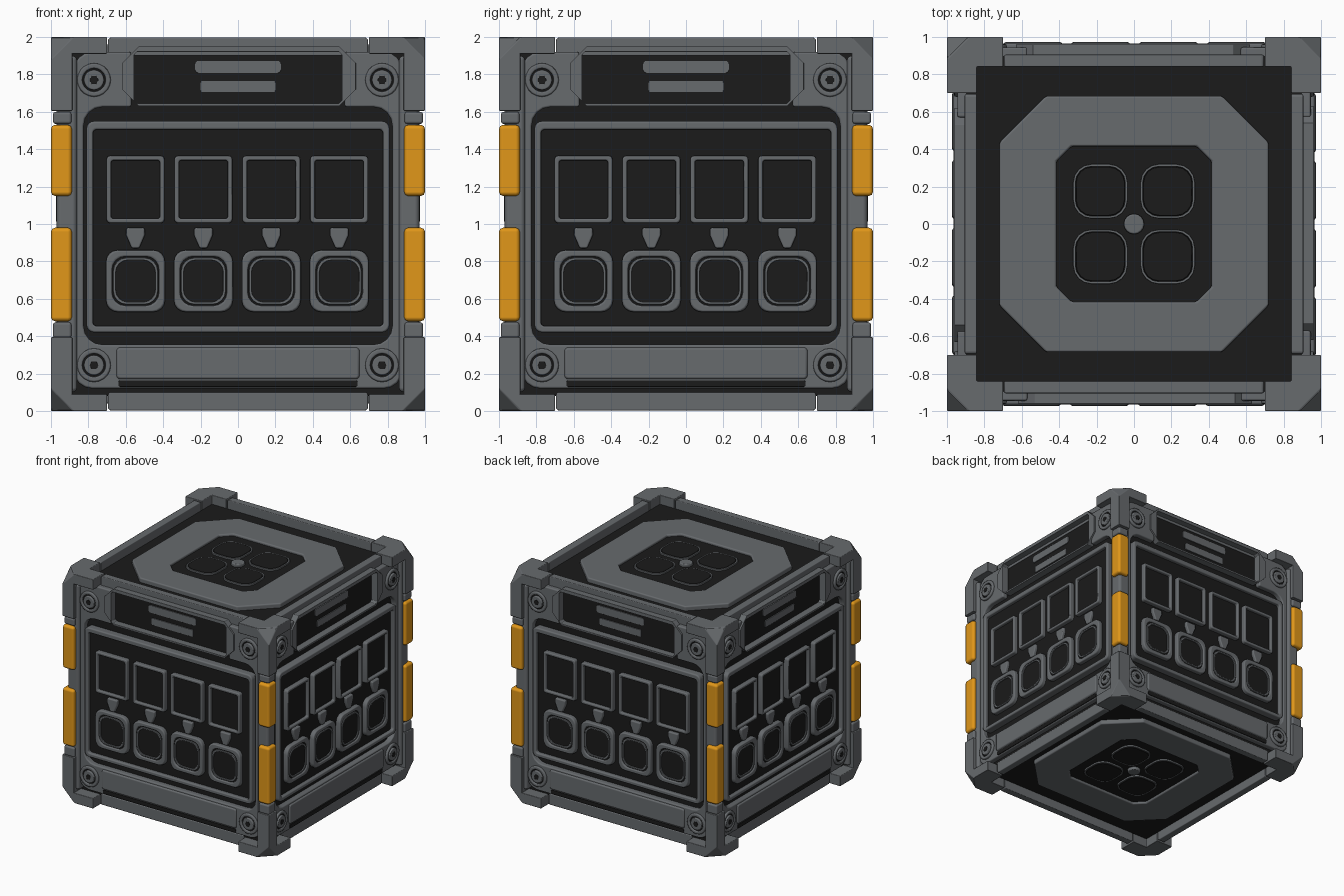
import bpy, bmesh, math
from mathutils import Vector

if "Cube" in bpy.data.objects:
    bpy.data.objects.remove(bpy.data.objects["Cube"])


def material(name, rgb):
    m = bpy.data.materials.new(name)
    m.diffuse_color = (*rgb, 1)
    m.use_nodes = True
    m.node_tree.nodes["Principled BSDF"].inputs["Base Color"].default_value = m.diffuse_color
    return m


GREY = material("grey metal", (0.135, 0.145, 0.154))
DARK = material("near black", (0.0105, 0.0105, 0.0105))
ORANGE = material("orange", (0.75, 0.31, 0.01))


def rr(cx, cz, w, h, r, seg=4):
    """Rounded rectangle outline; seg=1 gives chamfered corners."""
    pts = []
    for k, (sx, sz) in enumerate([(1, 1), (-1, 1), (-1, -1), (1, -1)]):
        for j in range(seg + 1):
            a = math.pi / 2 * (k + j / seg)
            pts.append((cx + sx * (w / 2 - r) + r * math.cos(a),
                        cz + sz * (h / 2 - r) + r * math.sin(a)))
    return pts


def circle(cx, cz, r, n=20):
    return [(cx + r * math.cos(2 * math.pi * i / n), cz + r * math.sin(2 * math.pi * i / n))
            for i in range(n)]


def prism(bm, outer, d0, d1, inner=None):
    """Outline in XZ, raised towards -y from depth d0 to d1; inner cuts a hole."""
    def loop(pts, d):
        return [bm.verts.new((x, -d, z)) for x, z in pts]

    def skin(a, b):
        n = len(a)
        for i in range(n):
            bm.faces.new((a[i], a[(i + 1) % n], b[(i + 1) % n], b[i]))

    o0, o1 = loop(outer, d0), loop(outer, d1)
    skin(o0, o1)
    if inner:
        i0, i1 = loop(inner, d0), loop(inner, d1)
        skin(i0, i1)
        skin(o0, i0)
        skin(o1, i1)
    else:
        bm.faces.new(o0)
        bm.faces.new(o1)


def box(bm, lo, hi):
    prism(bm, [(lo[0], lo[2]), (hi[0], lo[2]), (hi[0], hi[2]), (lo[0], hi[2])], -lo[1], -hi[1])


def to_mesh(bm, name, mat):
    bmesh.ops.recalc_face_normals(bm, faces=bm.faces[:])
    for f in bm.faces:
        f.smooth = True
    me = bpy.data.meshes.new(name)
    bm.to_mesh(me)
    bm.free()
    me.materials.append(mat)
    return me


def place(me, name, bevel, rot=(0, 0, 0), mirror=None):
    ob = bpy.data.objects.new(name, me)
    bpy.context.collection.objects.link(ob)
    ob.location = (0, 0, 1)          # all parts are modelled about the cube centre
    ob.rotation_euler = rot
    b = ob.modifiers.new("bevel", 'BEVEL')
    b.width, b.segments, b.limit_method = bevel, 2, 'ANGLE'
    b.angle_limit = math.radians(32)
    b.harden_normals = True
    if mirror:
        m = ob.modifiers.new("mirror", 'MIRROR')
        m.use_axis = mirror
        m.use_mirror_merge = False


SIDES = [(n, (0, 0, i * math.pi / 2)) for i, n in enumerate(["front", "right", "back", "left"])]
CAPS = [("top", (-math.pi / 2, 0, 0)), ("bottom", (math.pi / 2, 0, 0))]


def part(name, mat, bevel, items, where):
    """items: (outline, depth0, depth1[, hole]); repeated on every listed side."""
    bm = bmesh.new()
    for it in items:
        prism(bm, *it)
    me = to_mesh(bm, name, mat)
    for n, rot in where:
        place(me, f"{name}_{n}", bevel, rot)


# Dark core
bm = bmesh.new()
box(bm, (-.9, -.9, -.92), (.9, .9, .92))
place(to_mesh(bm, "core", DARK), "core", 0.01)

# Corner guards: L-shaped cap plus post, with the tip cut off
bm = bmesh.new()
ell = [(1, 1), (.7, 1), (.7, .84), (.84, .84), (.84, .7), (1, .7)]
lo = [bm.verts.new((x, y, .91)) for x, y in ell]
hi = [bm.verts.new((x, y, 1)) for x, y in ell]
bm.faces.new(lo)
bm.faces.new(hi)
for i in range(6):
    j = (i + 1) % 6
    bm.faces.new((lo[i], lo[j], hi[j], hi[i]))
box(bm, (.885, .885, .605), (1, 1, 1))
bmesh.ops.bisect_plane(bm, geom=bm.verts[:] + bm.edges[:] + bm.faces[:],
                       plane_co=Vector((1, 1, .88)), plane_no=Vector((1, 1, 1)), clear_outer=True)
bmesh.ops.holes_fill(bm, edges=[e for e in bm.edges if e.is_boundary], sides=0)
place(to_mesh(bm, "corner_guards", GREY), "corner_guards", 0.018, mirror=(True, True, True))

# Vertical edges: inner posts, collars and orange bumpers
for name, mat, bev, spans in [
        ("edge_posts", GREY, .025, [(.86, .97, -.9, .9)]),
        ("edge_collars", GREY, .015, [(.89, .99, .535, .6), (.89, .99, -.61, -.525)]),
        ("orange_bumpers", ORANGE, .022, [(.888, 1, .15, .53), (.888, 1, -.52, -.02)])]:
    bm = bmesh.new()
    for a, b, z0, z1 in spans:
        box(bm, (a, a, z0), (b, b, z1))
    place(to_mesh(bm, name, mat), name, bev, mirror=(True, True, False))

# Horizontal edge rails
part("edge_rails", GREY, .018, [(rr(0, s * .948, 1.39, .098, .01, 1), .84, .905) for s in (1, -1)], SIDES)

# Side panel frame, open at the top for the recessed display
outer = rr(0, .02, 1.76, 1.8, .1)
hole = rr(0, -.01, 1.65, 1.27, .1)
outer, hole = outer[5:] + outer[:5], hole[5:] + hole[:5]
part("panel_frame", GREY, .012,
     [([(-.57, .92)] + outer + [(.57, .92), (.57, .625)] + hole[::-1] + [(-.57, .625)], .89, .945)], SIDES)

# Window
part("window_frame", GREY, .012,
     [(rr(0, -.015, 1.62, 1.13, .04), .895, .965, rr(0, -.02, 1.55, 1.05, .02))], SIDES)
part("window_backing", DARK, .003, [(rr(0, -.02, 1.56, 1.06, .02), .89, .933)], SIDES)

# Four square screens over four rounded buttons, joined by pegs
COLS = [-.548 + .363 * i for i in range(4)]
part("screen_frames", GREY, .01,
     [(rr(x, .185, .31, .36, .02), .92, .972, rr(x, .185, .26, .31, .012)) for x in COLS], SIDES)
part("screens", DARK, .003, [(rr(x, .185, .265, .315, .012), .92, .945) for x in COLS], SIDES)
part("button_frames", GREY, .012,
     [(rr(x, -.305, .315, .33, .06), .92, .97, rr(x, -.305, .25, .262, .07)) for x in COLS], SIDES)
part("buttons", DARK, .004, [(rr(x, -.305, .256, .268, .07), .92, .956) for x in COLS], SIDES)
part("button_rims", GREY, .003,
     [(rr(x, -.305, .238, .25, .07), .95, .966, rr(x, -.305, .212, .224, .065)) for x in COLS], SIDES)
part("pegs", GREY, .01,
     [([(x - .05, -.02), (x - .05, -.06), (x - .02, -.13), (x + .02, -.13), (x + .05, -.06), (x + .05, -.02)],
       .92, .96) for x in COLS], SIDES)

# Recessed blank display at the top, sill plate at the bottom
part("display_housing", GREY, .01,
     [(rr(.005, .79, 1.25, .32, .09, 1), .89, .96, rr(0, .783, 1.11, .275, .015, 1))], SIDES)
part("display_strips", GREY, .001,
     [(rr(0, .84, .46, .065, .02), .895, .907), (rr(0, .735, .4, .06, .01), .895, .907)], SIDES)
part("sill_plate", GREY, .015, [(rr(0, -.745, 1.3, .17, .02), .93, .958)], SIDES)
part("sill_slot", DARK, .002, [(rr(0, -.853, 1.28, .035, .01), .93, .95)], SIDES)

# Corner bolts
BOLTS = [(x, z) for x in (-.77, .77) for z in (.77, -.755)]
part("bolt_washers", GREY, .01,
     [(circle(x, z, .09), .93, .962, circle(x, z, .062)) for x, z in BOLTS], SIDES)
part("bolt_grooves", DARK, .001, [(circle(x, z, .064), .93, .95) for x, z in BOLTS], SIDES)
part("bolt_heads", GREY, .008, [(circle(x, z, .054), .93, .966) for x, z in BOLTS], SIDES)
part("bolt_sockets", DARK, .001, [(circle(x, z, .024, 6), .95, .968) for x, z in BOLTS], SIDES)

# Top and bottom: octagonal ring around four dark pads
PADS = [(x, z) for x in (-.18, .18) for z in (-.175, .175)]
part("octagon_ring", GREY, .012,
     [(rr(0, 0, 1.44, 1.37, .25, 1), .91, .96, rr(0, 0, .83, .83, .08, 1))], CAPS)
part("pad_base", DARK, .003, [(rr(0, 0, .84, .84, .08, 1), .91, .94)], CAPS)
part("pads", DARK, .005, [(rr(x, z, .262, .262, .085), .93, .955) for x, z in PADS], CAPS)
part("pad_rims", GREY, .002,
     [(rr(x, z, .29, .29, .097), .93, .953, rr(x, z, .266, .266, .087)) for x, z in PADS], CAPS)
part("centre_knob", GREY, .01, [(circle(0, 0, .055, 16), .93, .965)], CAPS)
